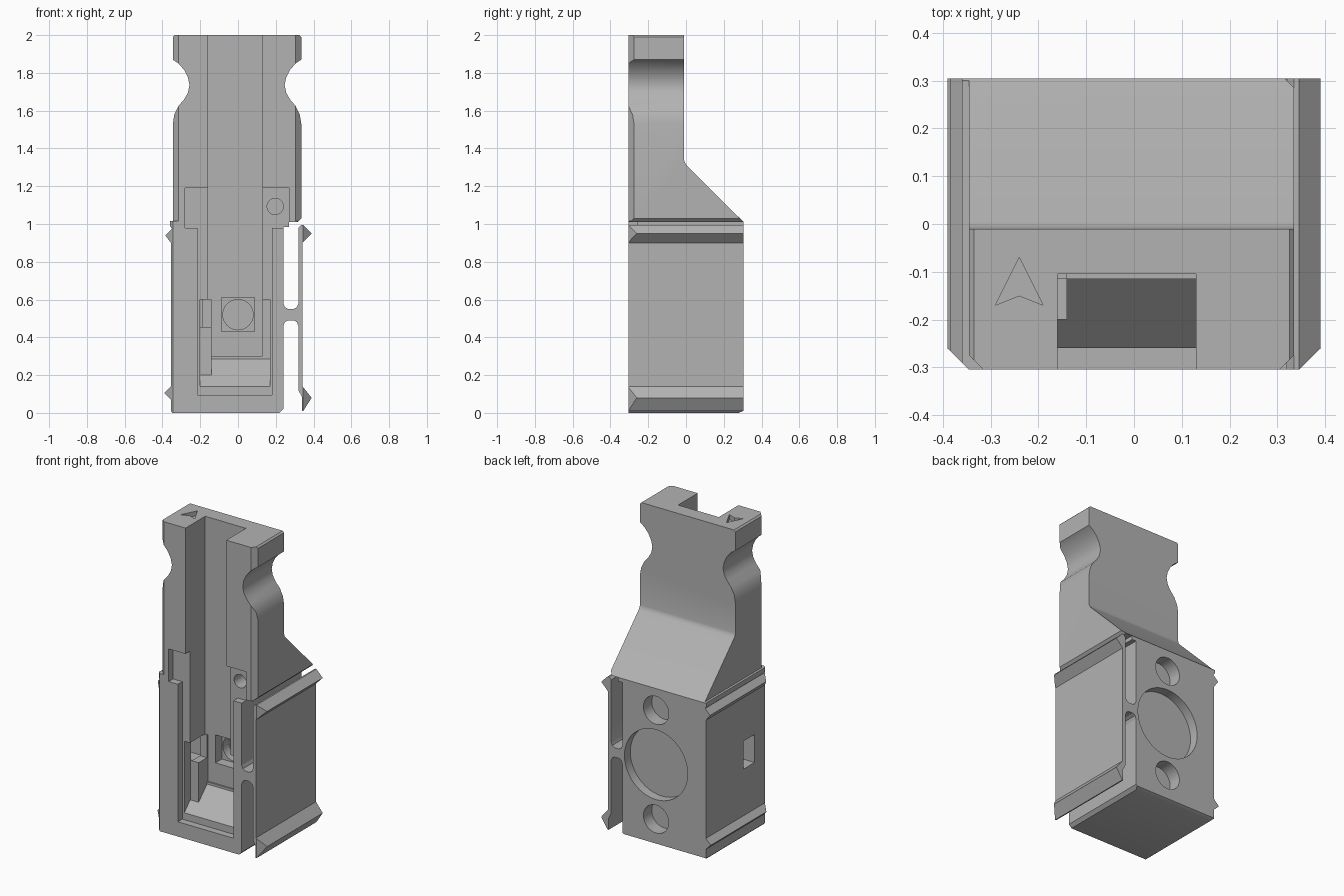
import bpy, bmesh, math
from mathutils import Matrix, Vector

if "Cube" in bpy.data.objects:
    bpy.data.objects.remove(bpy.data.objects["Cube"])

grey = bpy.data.materials.new("plain grey")
grey.use_nodes = True
grey.diffuse_color = (0.45, 0.45, 0.45, 1)
grey.node_tree.nodes["Principled BSDF"].inputs["Base Color"].default_value = grey.diffuse_color


def add_object(name, bm):
    bmesh.ops.recalc_face_normals(bm, faces=bm.faces[:])
    mesh = bpy.data.meshes.new(name)
    bm.to_mesh(mesh)
    bm.free()
    mesh.materials.append(grey)
    ob = bpy.data.objects.new(name, mesh)
    bpy.context.collection.objects.link(ob)
    return ob


def prism(name, points, axis, lo, hi):
    """Extrude a flat profile along the given axis."""
    place = {"x": lambda a, b: (lo, a, b),
             "y": lambda a, b: (a, lo, b),
             "z": lambda a, b: (a, b, lo)}[axis]
    bm = bmesh.new()
    face = bm.faces.new([bm.verts.new(place(a, b)) for a, b in points])
    moved = bmesh.ops.extrude_face_region(bm, geom=[face])["geom"]
    shift = Vector([hi - lo if axis == k else 0 for k in "xyz"])
    bmesh.ops.translate(bm, vec=shift, verts=[v for v in moved if isinstance(v, bmesh.types.BMVert)])
    return add_object(name, bm)


def box(x0, x1, y0, y1, z0, z1):
    return prism("box_cutter", [(x0, z0), (x1, z0), (x1, z1), (x0, z1)], "y", y0, y1)


def bore(r_front, r_back, x, z, y0, y1):
    """Round or conical cutter running front to back."""
    bm = bmesh.new()
    turn = Matrix.Translation((x, (y0 + y1) / 2, z)) @ Matrix.Rotation(-math.pi / 2, 4, "X")
    bmesh.ops.create_cone(bm, cap_ends=True, segments=48, radius1=r_front,
                          radius2=r_back, depth=y1 - y0, matrix=turn)
    return add_object("bore_cutter", bm)


def boolean(ob, cutter, operation="DIFFERENCE"):
    mod = ob.modifiers.new("cut", "BOOLEAN")
    mod.operation, mod.object, mod.solver = operation, cutter, "EXACT"
    graph = bpy.context.evaluated_depsgraph_get()
    mesh = bpy.data.meshes.new_from_object(ob.evaluated_get(graph))
    ob.modifiers.clear()
    ob.data = mesh
    bpy.data.objects.remove(cutter)


FRONT, BACK = -0.305, 0.305

# Body silhouette with the finger notches and the two side ridges
notch = [(0, 1.53), (0.008, 1.58), (0.03, 1.625), (0.06, 1.66), (0.08, 1.695),
         (0.088, 1.735), (0.08, 1.775), (0.06, 1.815), (0.03, 1.85), (0, 1.87)]
right_edge = [(0.22, 0), (0.24, 0.02), (0.24, 0.985), (0.27, 0.985), (0.27, 1.01),
              (0.315, 1.01), (0.335, 1.03)]
left_edge = [(-0.345, 1.015), (-0.36, 1.015), (-0.36, 0.99), (-0.35, 0.975), (-0.385, 0.94),
             (-0.355, 0.9), (-0.355, 0.14), (-0.39, 0.105), (-0.355, 0.07),
             (-0.355, 0.01), (-0.345, 0)]
outline = (right_edge + [(0.335 - d, z) for d, z in notch]
           + [(0.335, 1.99), (0.325, 2), (-0.335, 2), (-0.345, 1.99)]
           + [(-0.345 + d, z) for d, z in reversed(notch)] + left_edge)
body = prism("body", outline, "y", FRONT, BACK)

# Side profile: thin upper grip, sloped shoulder, deep base
side = [(-0.4, -0.1), (0.28, -0.1), (0.28, 0), (BACK, 0.012), (BACK, 1.01), (0.005, 1.31),
        (-0.006, 1.325), (-0.01, 1.34), (-0.01, 2.1), (-0.4, 2.1)]
boolean(body, prism("side_profile", side, "x", -1, 1), "INTERSECT")


def plan_profile():
    """Plan with cut front corners, which bevels the ends of the ridges."""
    plan = [(-0.34, -0.31), (0.34, -0.31), (0.391, -0.26), (0.391, 0.4), (-0.391, 0.4), (-0.391, -0.26)]
    return prism("plan_profile", plan, "z", -1, 3)


boolean(body, plan_profile(), "INTERSECT")

# Chamfers on the front edges of the grip
for x, s in ((-0.345, -1), (0.335, 1)):
    corner = [(x - s * 0.04, -0.315), (x + s * 0.1, -0.315), (x + s * 0.1, -0.175)]
    boolean(body, prism("chamfer", corner, "z", 1.015, 2.1))

# Front channel and the stepped shallow recess
boolean(body, box(-0.16, 0.13, -0.4, -0.105, 0.6, 2.1))
boolean(body, box(-0.28, 0.27, -0.4, -0.26, 0.98, 1.19))
boolean(body, box(-0.215, 0.18, -0.4, -0.26, 0.095, 1.0))

# Deep pocket with a ramp at the bottom and a block left standing in one corner
ramp = [(-0.4, 0.14), (-0.26, 0.14), (-0.115, 0.285), (-0.115, 0.6), (-0.4, 0.6)]
stepped = [(-0.4, 0.14), (-0.26, 0.14), (-0.2, 0.2), (-0.2, 0.455),
           (-0.115, 0.455), (-0.115, 0.6), (-0.4, 0.6)]
boolean(body, prism("ramp_cutter", ramp, "x", -0.14, 0.17))
boolean(body, prism("step_cutter", stepped, "x", -0.2, -0.13))
boolean(body, box(-0.14, 0.13, -0.4, -0.105, 0.3, 0.61))
boolean(body, box(-0.087, 0.087, -0.2, -0.04, 0.432, 0.612))

# Central bore, rear countersink, rear blind holes and the small front hole
for hole in ((0.08, 0.08, 0, 0.52, -0.2, 0.1),
             (0.075, 0.212, 0, 0.52, 0.01, 0.25),
             (0.225, 0.225, 0, 0.52, 0.245, 0.4),
             (0.09, 0.09, 0, 0.87, 0.22, 0.4),
             (0.09, 0.09, 0, 0.17, 0.22, 0.4),
             (0.043, 0.043, 0.197, 1.093, -0.4, -0.16)):
    boolean(body, bore(*hole))

# Window in the side wall and the engraved direction arrow on top
boolean(body, box(-0.5, -0.19, -0.19, -0.08, 0.44, 0.62))
arrow = [(-0.24, -0.07), (-0.19, -0.17), (-0.24, -0.15), (-0.29, -0.17)]
boolean(body, prism("arrow_cutter", arrow, "z", 1.97, 2.1))

# Spring plate with wedge ridges, joined to the body by a filleted bridge
half_bridge = [(0.32, 0.58), (0.312, 0.56), (0.295, 0.55), (0.265, 0.55), (0.248, 0.56), (0.24, 0.58)]
bridge = half_bridge + [(x, 1.04 - z) for x, z in reversed(half_bridge)]
plate_outline = (bridge + [(0.32, 0.12), (0.338, 0.085), (0.338, 0.01), (0.345, 0.01), (0.39, 0.08),
                           (0.342, 0.14), (0.342, 0.9), (0.39, 0.95), (0.345, 0.995),
                           (0.335, 0.995), (0.32, 0.98)])
plate = prism("spring_plate", plate_outline, "y", FRONT, BACK)
boolean(plate, plan_profile(), "INTERSECT")

# Smooth the rounded surfaces, keep machined edges crisp
for ob in (body, plate):
    bpy.ops.object.select_all(action="DESELECT")
    ob.select_set(True)
    bpy.context.view_layer.objects.active = ob
    bpy.ops.object.shade_smooth_by_angle(angle=math.radians(28))
